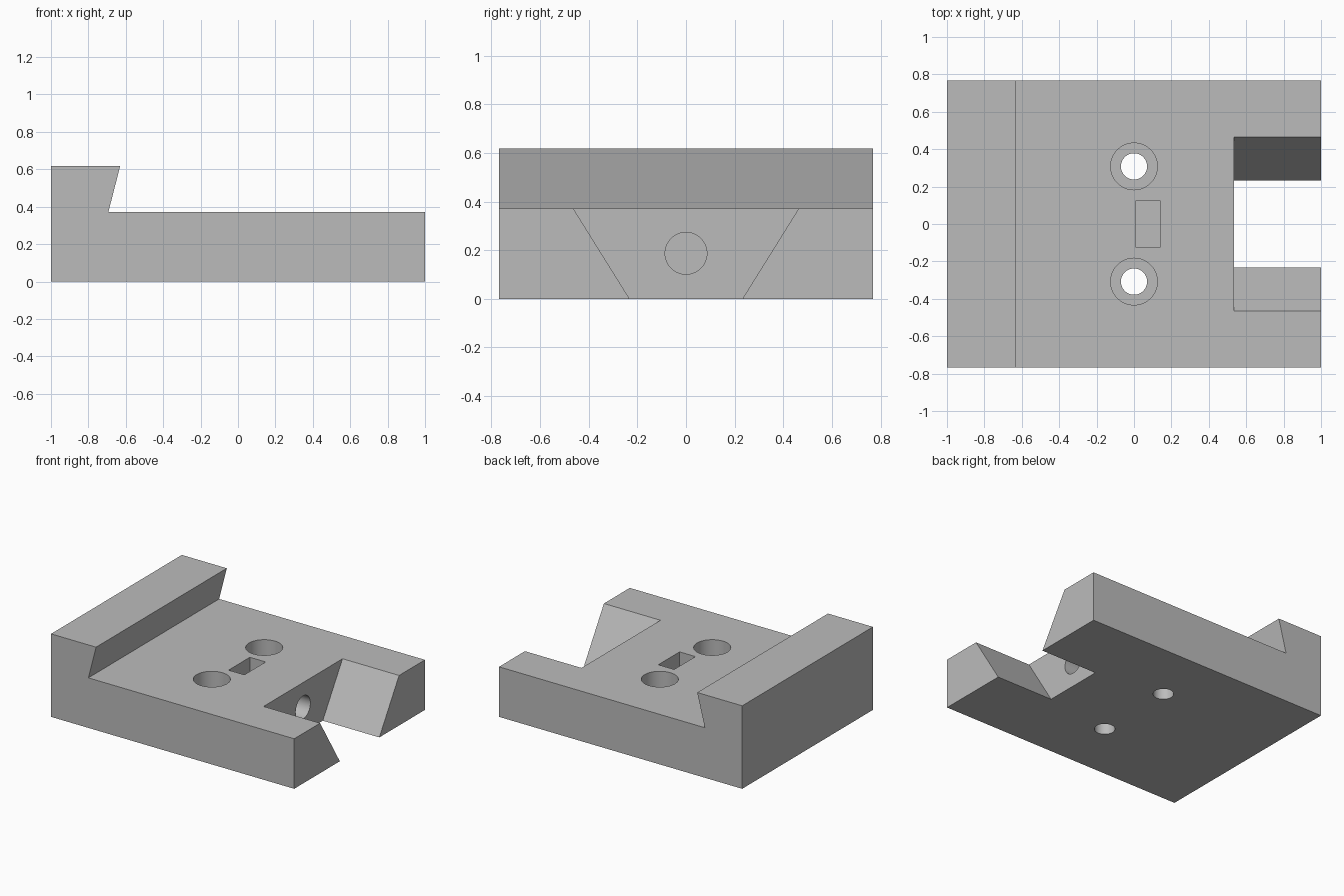
import bpy, bmesh, math
from mathutils import Vector

if "Cube" in bpy.data.objects:
    bpy.data.objects.remove(bpy.data.objects["Cube"])

grey = bpy.data.materials.new("plain grey")
grey.diffuse_color = (0.5, 0.5, 0.5, 1)
grey.use_nodes = True
grey.node_tree.nodes["Principled BSDF"].inputs["Base Color"].default_value = grey.diffuse_color


def prism(name, points, offset):
    """Extrude a closed 3D profile along an offset vector."""
    bm = bmesh.new()
    face = bm.faces.new([bm.verts.new(p) for p in points])
    side = bmesh.ops.extrude_face_region(bm, geom=[face])["geom"]
    bmesh.ops.translate(bm, vec=Vector(offset),
                        verts=[v for v in side if isinstance(v, bmesh.types.BMVert)])
    bmesh.ops.recalc_face_normals(bm, faces=bm.faces)
    mesh = bpy.data.meshes.new(name)
    bm.to_mesh(mesh)
    bm.free()
    mesh.materials.append(grey)
    obj = bpy.data.objects.new(name, mesh)
    bpy.context.collection.objects.link(obj)
    return obj


def ring(radius, n=64):
    return [(radius * math.cos(2 * math.pi * i / n),
             radius * math.sin(2 * math.pi * i / n)) for i in range(n)]


# Base plate with the undercut lip along its left edge
profile = [(-1, 0), (1, 0), (1, 0.372), (-0.693, 0.372), (-0.63, 0.617), (-1, 0.617)]
plate = prism("mounting_plate", [(x, -0.768, z) for x, z in profile], (0, 1.536, 0))

cutters = []

# Tapered notch in the right edge, wider at the top
slope = (0.464 - 0.232) / 0.372
y_low, y_high = 0.232 - 0.1 * slope, 0.464 + 0.1 * slope
notch = [(-y_low, -0.1), (y_low, -0.1), (y_high, 0.472), (-y_high, 0.472)]
cutters.append(prism("notch_cutter", [(0.535, y, z) for y, z in notch], (0.6, 0, 0)))

# Counterbored screw holes
for y0 in (-0.308, 0.308):
    cutters.append(prism("screw_hole_cutter",
                         [(x, y0 + y, -0.1) for x, y in ring(0.07)], (0, 0, 0.6)))
    cutters.append(prism("counterbore_cutter",
                         [(x, y0 + y, 0.186) for x, y in ring(0.125)], (0, 0, 0.3)))

# Nut pocket and the side bore that reaches it
pocket = [(0.01, -0.125), (0.14, -0.125), (0.14, 0.125), (0.01, 0.125)]
cutters.append(prism("nut_pocket_cutter", [(x, y, 0.062) for x, y in pocket], (0, 0, 0.4)))
cutters.append(prism("side_bore_cutter",
                     [(0.08, y, 0.187 + z) for y, z in ring(0.086)], (0.6, 0, 0)))

# Cut everything, then remove the cutters
bpy.context.view_layer.objects.active = plate
plate.select_set(True)
for cutter in cutters:
    cutter.hide_render = True
    mod = plate.modifiers.new("cut", "BOOLEAN")
    mod.operation = "DIFFERENCE"
    mod.solver = "EXACT"
    mod.object = cutter
    bpy.ops.object.modifier_apply(modifier=mod.name)
    bpy.data.objects.remove(cutter)

bpy.ops.object.shade_smooth_by_angle(angle=math.radians(30))
